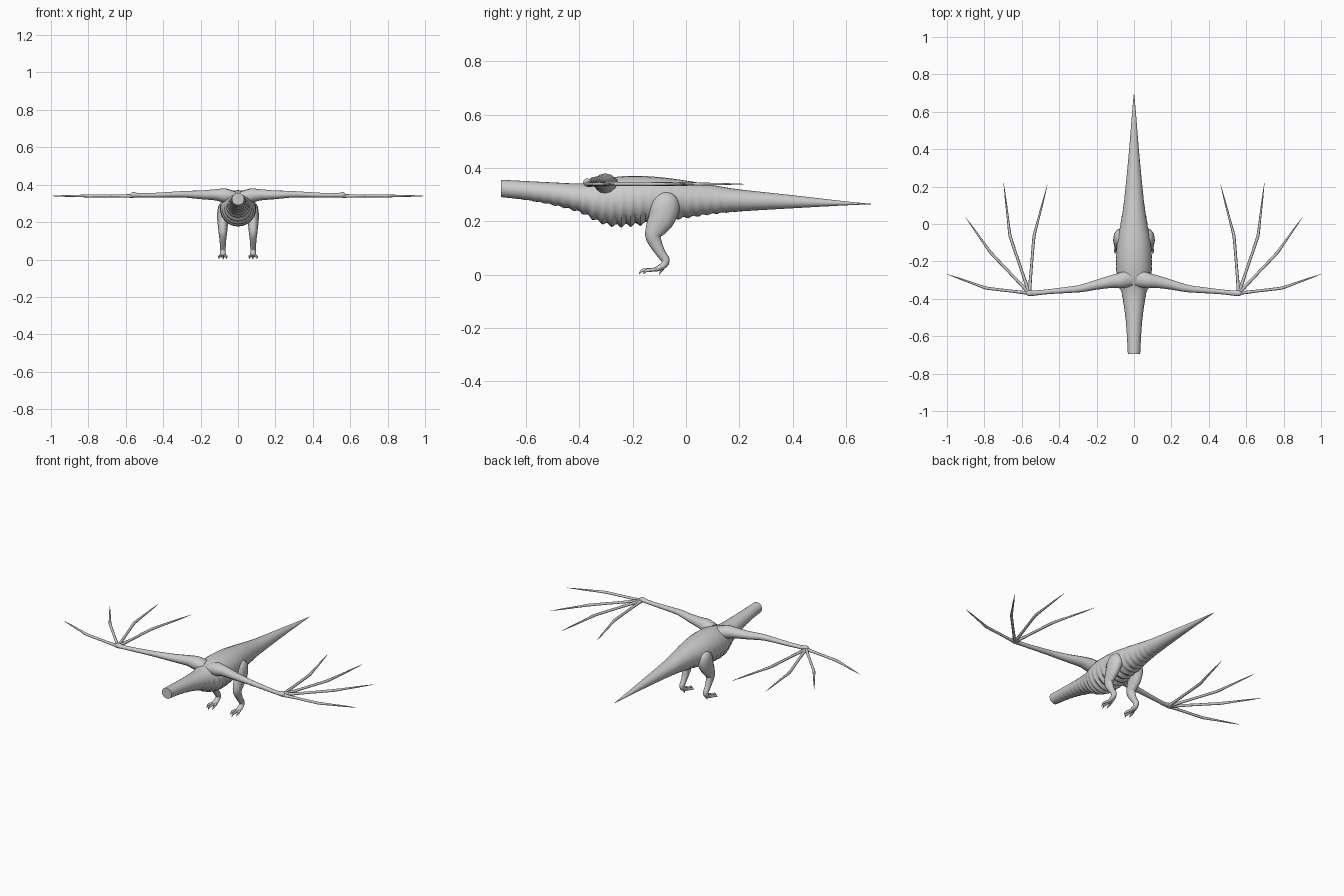
import bpy, bmesh, math
from mathutils import Vector

cube = bpy.data.objects.get("Cube")
if cube:
    bpy.data.objects.remove(cube, do_unlink=True)

skin = bpy.data.materials.new("grey skin")
skin.use_nodes = True
GREY = (0.6, 0.6, 0.6, 1)
skin.diffuse_color = GREY
skin.node_tree.nodes["Principled BSDF"].inputs["Base Color"].default_value = GREY


def smooth_rows(rows, steps):
    """Catmull-Rom interpolation of rows of numbers."""
    out = []
    for i in range(len(rows) - 1):
        a, b, c, d = (Vector(rows[max(0, min(len(rows) - 1, k))]) for k in range(i - 1, i + 3))
        for s in range(steps):
            t = s / steps
            out.append(b + (c - a) * t / 2 + (a * 2 - b * 5 + c * 4 - d) * t * t / 2
                       + (b * 3 - a - c * 3 + d) * t ** 3 / 2)
    out.append(Vector(rows[-1]))
    return out


def loft(name, rings):
    """Skin a list of equal rings of points and cap both ends."""
    bm = bmesh.new()
    loops = [[bm.verts.new(p) for p in ring] for ring in rings]
    n = len(loops[0])
    for a, b in zip(loops, loops[1:]):
        for k in range(n):
            bm.faces.new((a[k], a[(k + 1) % n], b[(k + 1) % n], b[k]))
    bm.faces.new(loops[0])
    bm.faces.new(loops[-1])
    bmesh.ops.recalc_face_normals(bm, faces=bm.faces)
    mesh = bpy.data.meshes.new(name)
    bm.to_mesh(mesh)
    bm.free()
    mesh.materials.append(skin)
    obj = bpy.data.objects.new(name, mesh)
    bpy.context.collection.objects.link(obj)
    bpy.ops.object.select_all(action='DESELECT')
    obj.select_set(True)
    bpy.context.view_layer.objects.active = obj
    bpy.ops.object.shade_smooth_by_angle(angle=math.radians(50))
    return obj


def limb(name, path, sides=10, steps=4):
    """Tapered tubes for both sides; path rows are x, y, z, side radius, other radius."""
    rows = smooth_rows(path, steps)
    pts = [Vector(r[:3]) for r in rows]
    for label, mirror in (("left", 1), ("right", -1)):
        rings = []
        for i, row in enumerate(rows):
            axis = (pts[min(i + 1, len(pts) - 1)] - pts[max(i - 1, 0)]).normalized()
            # legs run in the side plane, wings in the horizontal plane
            ref = Vector((1, 0, 0)) if abs(axis.x) < 0.5 and "finger" not in name else Vector((0, 0, 1))
            v = axis.cross(ref).normalized()
            u = v.cross(axis)
            ring = []
            for k in range(sides):
                a = 2 * math.pi * k / sides
                p = pts[i] + u * math.cos(a) * row[3] + v * math.sin(a) * row[4]
                ring.append((p.x * mirror, p.y, p.z))
            rings.append(ring)
        loft(label + "_" + name, rings)


# Body from the cut neck to the tail tip: y, top, bottom, half width
body = [(-.695, .356, .291, .033), (-.6, .351, .28, .038), (-.5, .346, .262, .046),
        (-.4, .342, .235, .06), (-.34, .348, .205, .074), (-.28, .364, .185, .092),
        (-.2, .371, .186, .096), (-.1, .366, .2, .09), (0, .353, .214, .072),
        (.1, .336, .228, .056), (.2, .32, .237, .045), (.4, .298, .249, .026),
        (.6, .275, .26, .01), (.695, .266, .264, .001)]
rings = []
for y, top, bottom, half in smooth_rows(body, 10):
    # Belly scutes fade out towards neck and tail
    fade = max(0, 1 - abs(y + .2) / .45)
    ripple = .006 * fade * math.sin(y * 2 * math.pi / .036)
    mid, tall = (top + bottom) / 2, (top - bottom) / 2
    ring = []
    for k in range(24):
        a = 2 * math.pi * k / 24
        grow = 1 + ripple / tall * max(0, -math.sin(a) + .3)
        ring.append((half * math.cos(a) * min(grow, 1.05), y, mid + tall * math.sin(a) * grow))
    rings.append(ring)
loft("body", rings)

# Wing arms, from inside the shoulder to the wrist
limb("wing_arm", [(.02, -.29, .335, .03, .045), (.07, -.302, .342, .038, .042),
                  (.12, -.308, .346, .03, .034), (.2, -.325, .346, .023, .026),
                  (.28, -.344, .349, .018, .02), (.34, -.351, .348, .015, .017),
                  (.46, -.362, .344, .012, .013), (.53, -.369, .344, .011, .014),
                  (.56, -.37, .346, .015, .016), (.578, -.37, .343, .005, .006)], 12)

# Wing fingers: middle joint and tip of each
fingers = [((.79, -.343), (1.0, -.268)), ((.765, -.155), (.9, .035)),
           ((.663, -.065), (.697, .22)), ((.535, -.065), (.463, .21))]
for n, (joint, tip) in enumerate(fingers):
    wrist, joint, tip = (Vector((p[0], p[1], .34)) for p in ((.56, -.37), joint, tip))
    path = []
    for a, b, t, r in ((wrist, joint, 0, .011), (wrist, joint, .15, .009), (wrist, joint, .5, .0075),
                       (wrist, joint, .93, .008), (joint, tip, .05, .008), (joint, tip, .3, .006),
                       (joint, tip, .7, .004), (joint, tip, 1, .0006)):
        path.append((*a.lerp(b, t), r, r))
    limb("wing_finger_%d" % (n + 1), path, 8, 2)

# Legs: haunch, knee, shank, ankle and instep
limb("leg", [(.06, -.065, .305, .014, .02), (.068, -.07, .285, .034, .045),
             (.074, -.08, .25, .037, .056), (.08, -.092, .21, .031, .05),
             (.081, -.112, .175, .026, .04), (.081, -.123, .145, .023, .03),
             (.081, -.113, .115, .019, .024), (.081, -.094, .08, .016, .018),
             (.081, -.077, .055, .015, .016), (.081, -.083, .036, .015, .013),
             (.081, -.105, .023, .017, .01), (.081, -.122, .018, .012, .007)], 12)

# Three front toes and a short hind toe, each ending in a claw
for name, spread, reach in (("inner", -.02, -.16), ("middle", 0, -.176), ("outer", .02, -.16)):
    x = .081 + spread
    limb(name + "_toe", [(.081 + spread * .3, -.1, .021, .007, .007),
                         (.081 + spread * .75, -.128, .018, .007, .007),
                         (x, reach + .018, .016, .006, .007),
                         (x, reach + .008, .013, .004, .005), (x, reach, .002, .001, .001)], 8, 3)
limb("hind_toe", [(.079, -.08, .04, .006, .006), (.078, -.088, .022, .006, .006),
                  (.077, -.094, .013, .004, .004), (.077, -.1, .001, .001, .001)], 8, 3)
